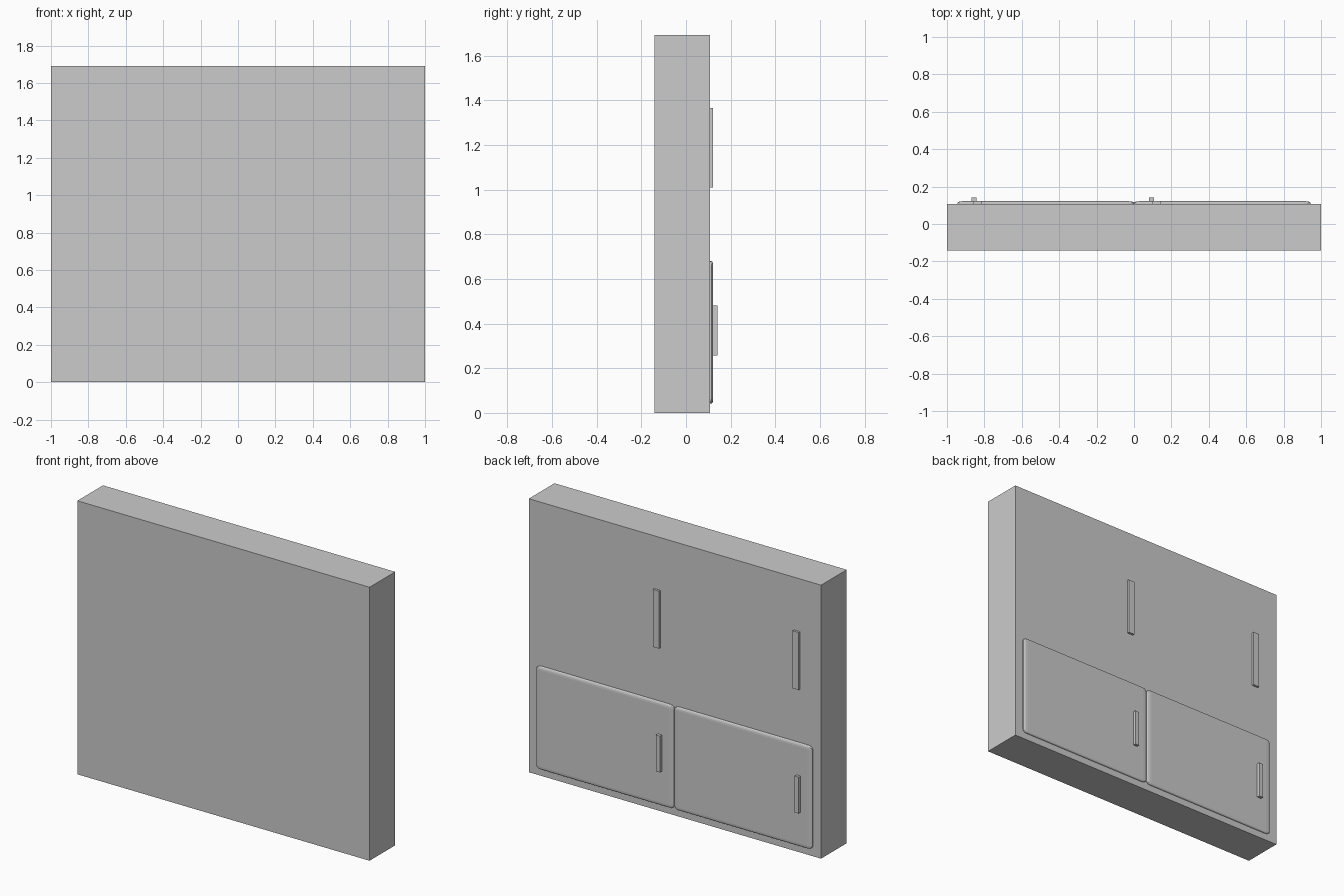
import bpy

if "Cube" in bpy.data.objects:
    bpy.data.objects.remove(bpy.data.objects["Cube"])


def box(name, x, y, z, bevel=0.0):
    """Box between (min, max) pairs; bevel is relative to the unit cube."""
    bpy.ops.mesh.primitive_cube_add(size=1)
    ob = bpy.context.object
    ob.name = ob.data.name = name
    spans = (x, y, z)
    ob.location = [(a + b) / 2 for a, b in spans]
    ob.scale = [b - a for a, b in spans]
    if bevel:
        # rounded before scaling, so the rim is wide and shallow
        mod = ob.modifiers.new("rounded_rim", 'BEVEL')
        mod.width = bevel
        mod.segments = 3
    return ob


FACE = 0.108  # plane of the cabinet face

# Cabinet body
box("cabinet_body", (-1, 1), (-0.142, FACE), (0, 1.692))

# Two lower doors with softly rounded rims, each with a pull handle
for side, x0, x1, hx in (("left", -0.944, -0.001, -0.856),
                         ("right", 0.001, 0.944, 0.094)):
    box(f"lower_door_{side}", (x0, x1), (-0.138, 0.122), (0.042, 0.68), bevel=0.032)
    box(f"lower_handle_{side}", (hx - 0.014, hx + 0.014), (FACE, 0.141), (0.257, 0.482))

# Two long upper handles on the plain face
for side, hx in (("left", -0.836), ("right", 0.121)):
    box(f"upper_handle_{side}", (hx - 0.021, hx + 0.021), (FACE - 0.01, 0.122), (1.01, 1.366))
